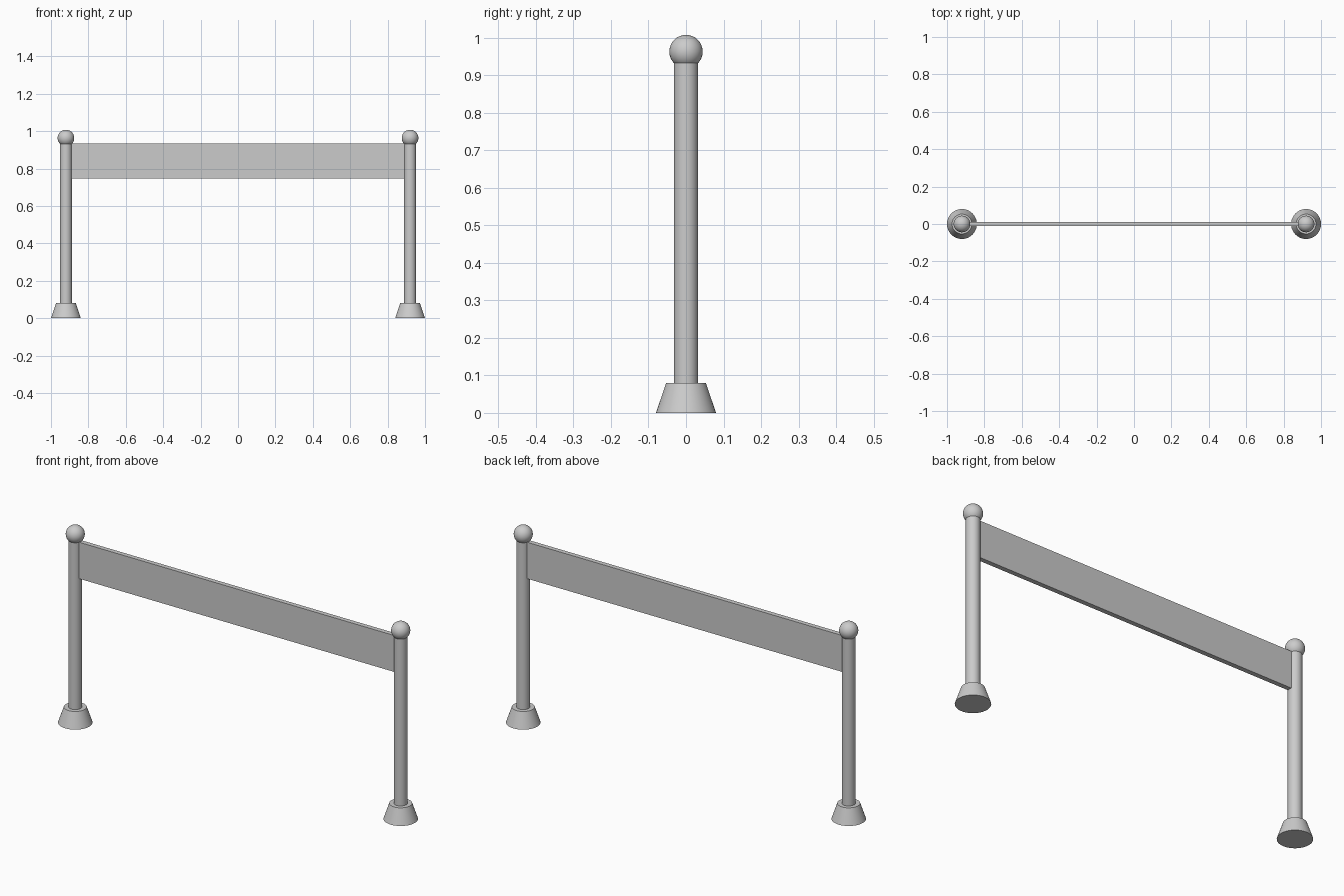
import bpy

if "Cube" in bpy.data.objects:
    bpy.data.objects.remove(bpy.data.objects["Cube"])

POST_X = 0.92


def finish(obj, name):
    obj.name = name
    bpy.ops.object.shade_smooth_by_angle()


def cone(name, x, r_bottom, r_top, z0, z1):
    bpy.ops.mesh.primitive_cone_add(vertices=48, radius1=r_bottom, radius2=r_top,
                                    depth=z1 - z0, location=(x, 0, (z0 + z1) / 2))
    finish(bpy.context.object, name)


for side, x in (("left", -POST_X), ("right", POST_X)):
    # Tapered foot, round post and ball cap
    cone(side + "_foot", x, 0.08, 0.053, 0.0, 0.08)
    cone(side + "_post", x, 0.032, 0.032, 0.075, 0.935)
    bpy.ops.mesh.primitive_uv_sphere_add(segments=32, ring_count=16, radius=0.0445,
                                         location=(x, 0, 0.963))
    finish(bpy.context.object, side + "_ball_cap")

# Thin panel spanning the posts
bpy.ops.mesh.primitive_cube_add(size=1, location=(0, 0, 0.84))
panel = bpy.context.object
panel.name = "barrier_panel"
panel.scale = (1.79, 0.024, 0.186)
bpy.ops.object.transform_apply(location=False, rotation=False, scale=True)
